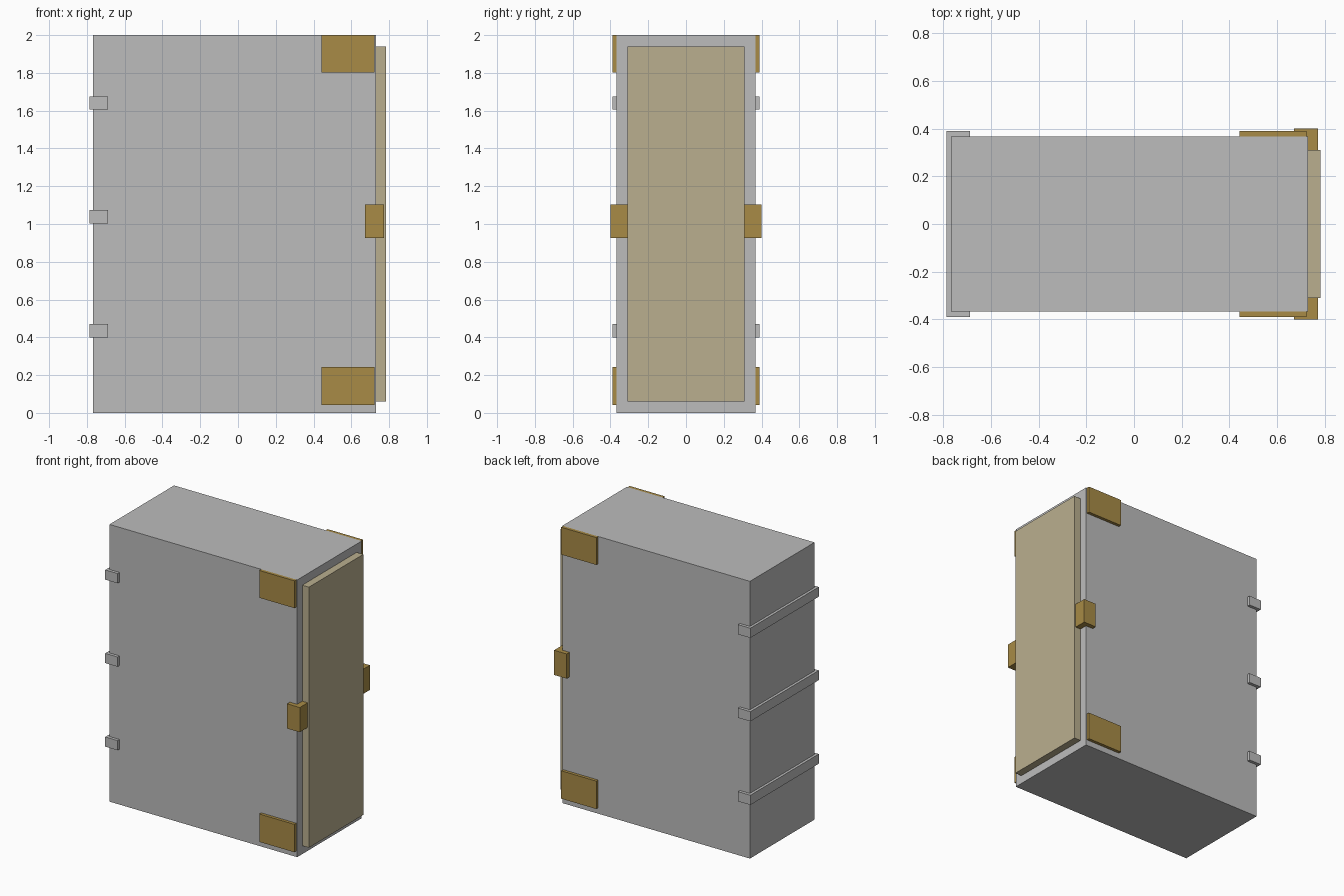
import bpy

if "Cube" in bpy.data.objects:
    bpy.data.objects.remove(bpy.data.objects["Cube"])


def material(name, rgb):
    m = bpy.data.materials.new(name)
    m.diffuse_color = (*rgb, 1)
    m.use_nodes = True
    m.node_tree.nodes["Principled BSDF"].inputs["Base Color"].default_value = m.diffuse_color
    return m


GREY = material("cover grey", (0.503, 0.503, 0.503))
GOLD = material("dull gold", (0.392, 0.258, 0.061))
CREAM = material("aged paper", (0.491, 0.429, 0.275))


def box(name, x, y, z, mat):
    """Box from (min, max) ranges on each axis."""
    bpy.ops.mesh.primitive_cube_add(
        size=1, location=[(a + b) / 2 for a, b in (x, y, z)])
    ob = bpy.context.object
    ob.name = name
    ob.scale = [b - a for a, b in (x, y, z)]
    bpy.ops.object.transform_apply(location=False, rotation=False, scale=True)
    ob.data.materials.append(mat)
    return ob


# Book cover block and the page edge standing out of it
box("cover", (-0.768, 0.73), (-0.368, 0.368), (0, 2), GREY)
box("pages", (0.725, 0.783), (-0.31, 0.31), (0.06, 1.94), CREAM)

# Raised bands wrapped around the spine
for i, z in enumerate((0.40, 1.003, 1.605)):
    box(f"spine_band_{i + 1}", (-0.787, -0.688), (-0.39, 0.39), (z, z + 0.07), GREY)

# Metal corner plates and clasps on both covers
for side, s in (("front", -1), ("back", 1)):
    for level, z in (("lower", (0.042, 0.243)), ("upper", (1.803, 2.0))):
        box(f"{side}_{level}_corner_plate", (0.443, 0.723),
            sorted((s * 0.366, s * 0.39)), z, GOLD)
    box(f"{side}_clasp", (0.672, 0.773), sorted((s * 0.308, s * 0.40)),
        (0.925, 1.103), GOLD)
